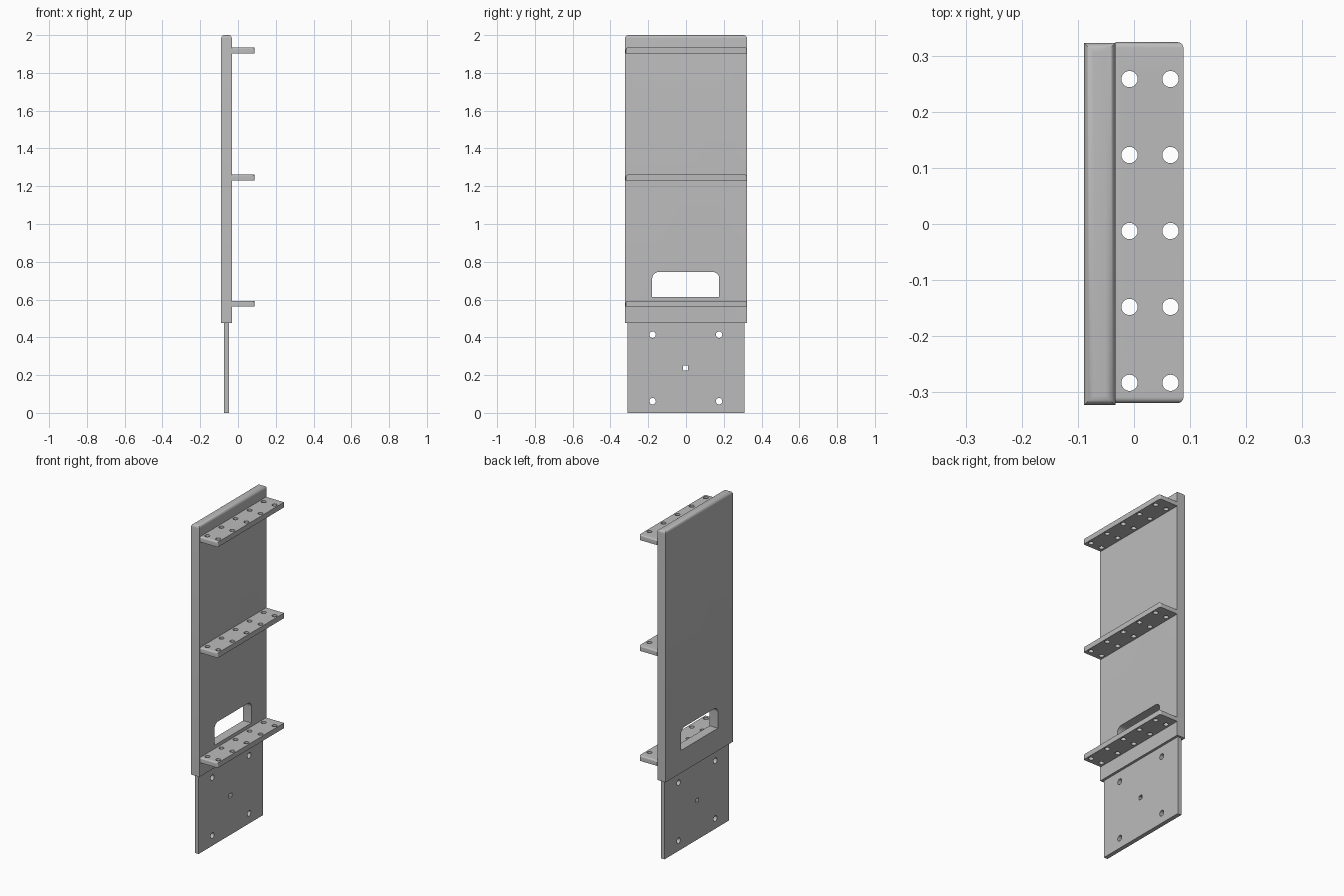
import bpy, bmesh
from math import pi, cos, sin
from mathutils import Vector

if "Cube" in bpy.data.objects:
    bpy.data.objects.remove(bpy.data.objects["Cube"], do_unlink=True)

grey = bpy.data.materials.new("plain grey")
grey.use_nodes = True
colour = (0.5, 0.5, 0.5, 1)
grey.diffuse_color = colour
grey.node_tree.nodes["Principled BSDF"].inputs["Base Color"].default_value = colour


def finish(bm, name):
    bmesh.ops.recalc_face_normals(bm, faces=bm.faces)
    mesh = bpy.data.meshes.new(name)
    bm.to_mesh(mesh)
    bm.free()
    mesh.materials.append(grey)
    obj = bpy.data.objects.new(name, mesh)
    bpy.context.collection.objects.link(obj)
    return obj


def box(name, lo, hi, rounded=None, radius=0.0):
    """Box between two corners; edges chosen by rounded(midpoint 0..1) get a fillet."""
    lo, hi = Vector(lo), Vector(hi)
    bm = bmesh.new()
    bmesh.ops.create_cube(bm, size=1)
    for v in bm.verts:
        v.co = Vector(l + (c + 0.5) * (h - l) for l, c, h in zip(lo, v.co, hi))
    if rounded:
        def middle(e):
            m = (e.verts[0].co + e.verts[1].co) / 2
            return [(c - l) / (h - l) for c, l, h in zip(m, lo, hi)]
        edges = [e for e in bm.edges if rounded(*middle(e))]
        bmesh.ops.bevel(bm, geom=edges, offset=radius, segments=6,
                        profile=0.5, affect='EDGES')
    return finish(bm, name)


def add_prism(bm, outline, depth):
    """Extrude a closed outline along depth."""
    face = bm.faces.new([bm.verts.new(p) for p in outline])
    ext = bmesh.ops.extrude_face_region(bm, geom=[face])
    bmesh.ops.translate(bm, vec=depth,
                        verts=[g for g in ext["geom"] if isinstance(g, bmesh.types.BMVert)])


def ring(n, radius, turn=0.0):
    return [(radius * cos(2 * pi * i / n + turn), radius * sin(2 * pi * i / n + turn))
            for i in range(n)]


def cut(obj, bm):
    """Subtract the cutter mesh, then drop the cutter."""
    cutter = finish(bm, "cutter")
    cutter.hide_render = True
    mod = obj.modifiers.new("cut", 'BOOLEAN')
    mod.operation, mod.solver, mod.object = 'DIFFERENCE', 'EXACT', cutter
    bpy.context.view_layer.objects.active = obj
    bpy.ops.object.modifier_apply(modifier=mod.name)
    bpy.data.objects.remove(cutter, do_unlink=True)


def smooth(obj):
    bpy.ops.object.select_all(action='DESELECT')
    obj.select_set(True)
    bpy.context.view_layer.objects.active = obj
    bpy.ops.object.shade_smooth_by_angle(angle=0.6)


# Tall back panel, rounded along its top rim
panel = box("back_panel", (-0.089, -0.323, 0.477), (-0.033, 0.323, 2),
            lambda x, y, z: z > 0.9, 0.017)

# Handle opening with rounded upper corners
r, left, right, low, high = 0.035, 0.176, -0.179, 0.614, 0.746
arch = [(right, low), (left, low)]
for centre, start in ((left - r, 0), (right + r, pi / 2)):
    arch += [(centre + r * cos(start + i * pi / 16), high - r + r * sin(start + i * pi / 16))
             for i in range(9)]
bm = bmesh.new()
add_prism(bm, [(-0.15, y, z) for y, z in arch], (0.2, 0, 0))
cut(panel, bm)
smooth(panel)

# Thin mounting plate with four corner screw holes and a square centre hole
plate = box("mounting_plate", (-0.073, -0.31, 0), (-0.048, 0.31, 0.477))
bm = bmesh.new()
holes = [(y, z, ring(24, 0.017)) for y in (-0.177, 0.175) for z in (0.062, 0.414)]
holes.append((-0.003, 0.238, ring(4, 0.018, pi / 4)))
for cy, cz, outline in holes:
    add_prism(bm, [(-0.15, cy + a, cz + b) for a, b in outline], (0.2, 0, 0))
cut(plate, bm)
smooth(plate)

# Three perforated shelves, rounded at the ends
for name, z in (("lower_shelf", 0.562), ("middle_shelf", 1.23), ("upper_shelf", 1.903)):
    shelf = box(name, (-0.033, -0.319, z), (0.088, 0.324, z + 0.031),
                lambda x, y, z: abs(y - 0.5) > 0.4 and (z > 0.9 or (x > 0.9 and z > 0.1)),
                0.01)
    bm = bmesh.new()
    for cx in (-0.008, 0.065):
        for i in range(5):
            add_prism(bm, [(cx + a, -0.283 + 0.1353 * i + b, z - 0.05)
                           for a, b in ring(24, 0.0145)], (0, 0, 0.15))
    cut(shelf, bm)
    smooth(shelf)
